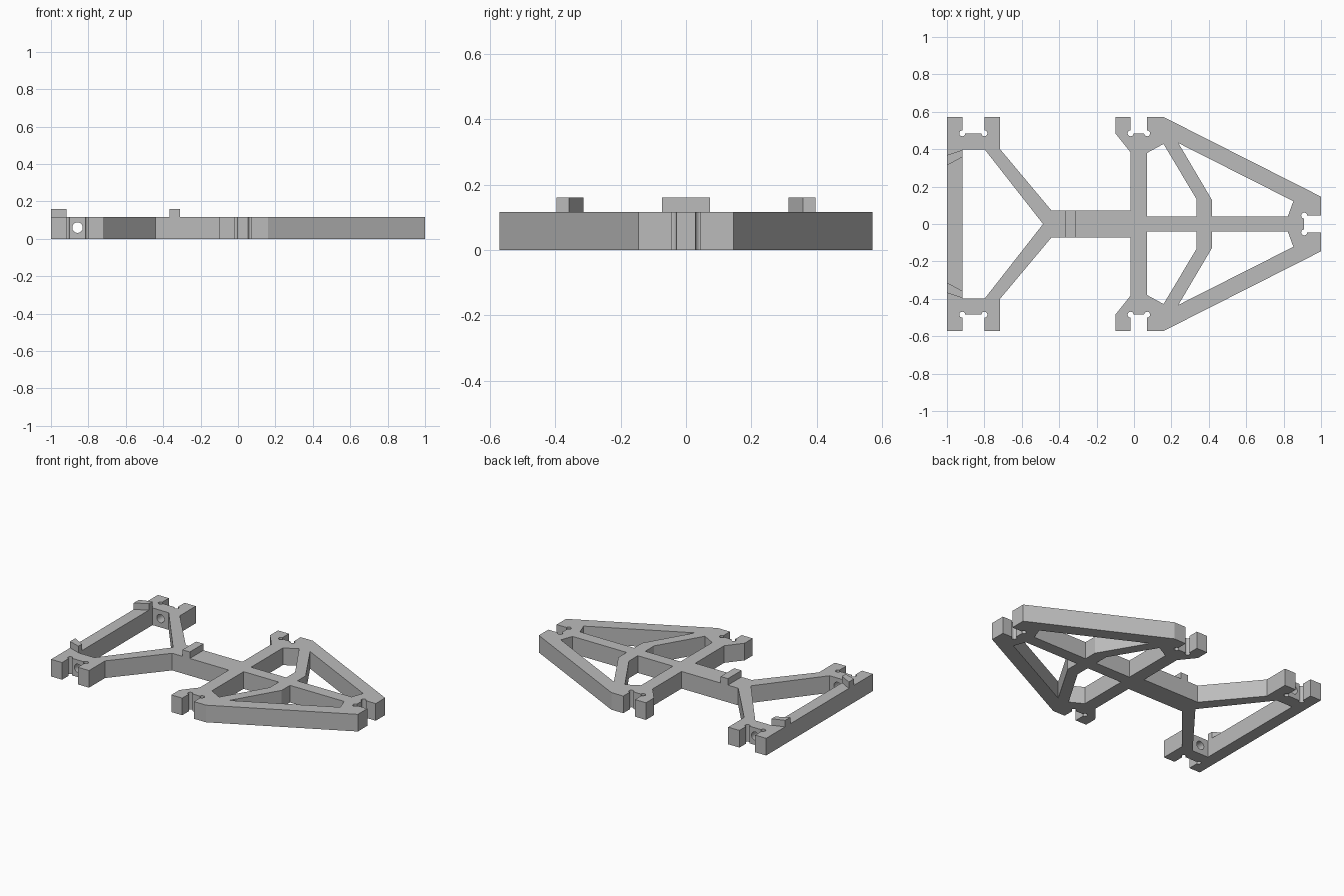
import bpy, bmesh, math
from mathutils import Vector

cube = bpy.data.objects.get("Cube")
if cube:
    bpy.data.objects.remove(cube)

THICK, TOP = 0.116, 0.16

grey = bpy.data.materials.new("plain grey")
grey.use_nodes = True
grey.diffuse_color = (0.5, 0.5, 0.5, 1)
grey.node_tree.nodes["Principled BSDF"].inputs["Base Color"].default_value = (0.5, 0.5, 0.5, 1)


def mirrored(points):
    """Close a half outline by reflecting it across y = 0."""
    return points + [(p[0], -p[1], *p[2:]) for p in reversed(points)]


def flip(points):
    return [(p[0], -p[1]) for p in points]


def relieve(points, radius=0.016, steps=15):
    """Replace each flagged corner with a round relief cut."""
    out = []
    for i, p in enumerate(points):
        if len(p) == 2:
            out.append(p)
            continue
        prev = points[i - 1]
        start = math.atan2(prev[1] - p[1], prev[0] - p[0])
        for k in range(steps + 1):
            a = start - 1.5 * math.pi * k / steps
            out.append((p[0] + radius * math.cos(a), p[1] + radius * math.sin(a)))
    return out


def plate(name, loops, z0, z1):
    """Extrude an outline, with optional holes, between two heights."""
    bm = bmesh.new()
    for loop in loops:
        vs = [bm.verts.new((p[0], p[1], z0)) for p in loop]
        for a, b in zip(vs, vs[1:] + vs[:1]):
            bm.edges.new((a, b))
    bmesh.ops.triangle_fill(bm, edges=bm.edges[:], use_beauty=True, normal=Vector((0, 0, 1)))
    res = bmesh.ops.extrude_face_region(bm, geom=bm.faces[:])
    top = [g for g in res["geom"] if isinstance(g, bmesh.types.BMVert)]
    bmesh.ops.translate(bm, verts=top, vec=(0, 0, z1 - z0))
    bmesh.ops.recalc_face_normals(bm, faces=bm.faces[:])
    mesh = bpy.data.meshes.new(name)
    bm.to_mesh(mesh)
    bm.free()
    mesh.materials.append(grey)
    obj = bpy.data.objects.new(name, mesh)
    bpy.context.collection.objects.link(obj)
    return obj


# Frame outline: "r" marks slot corners with a round relief
outline = relieve(mirrored([
    (0.91, 0.045, "r"), (1, 0.045), (1, 0.146), (0.16, 0.571), (0.07, 0.571),
    (0.07, 0.485, "r"), (-0.018, 0.485, "r"), (-0.018, 0.571), (-0.1, 0.571),
    (-0.1, 0.485), (-0.018, 0.383), (-0.018, 0.073), (-0.442, 0.073),
    (-0.716, 0.4), (-0.716, 0.571), (-0.8, 0.571), (-0.8, 0.485, "r"),
    (-0.918, 0.485, "r"), (-0.918, 0.571), (-1, 0.571)]))

# Openings between the struts
fork_gap = [(-0.918, 0.397), (-0.797, 0.397), (-0.486, 0), (-0.797, -0.397), (-0.918, -0.397)]
inner_gap = [(0.07, 0.04), (0.07, 0.38), (0.158, 0.428), (0.333, 0.135), (0.333, 0.04)]
outer_gap = [(0.417, 0.04), (0.417, 0.128), (0.237, 0.433), (0.852, 0.122), (0.822, 0.04)]
frame = plate("frame", [outline, fork_gap, inner_gap, flip(inner_gap),
                        outer_gap, flip(outer_gap)], 0, THICK)

# Cross holes through the end pads
bpy.ops.mesh.primitive_cylinder_add(vertices=32, radius=0.028, depth=1.04,
                                    location=(-0.858, 0, 0.06),
                                    rotation=(math.pi / 2, 0, 0))
cutter = bpy.context.object
cutter.name = "hole_cutter"
cutter.data.materials.append(grey)
cutter.hide_render = True
cutter.hide_set(True)
cut = frame.modifiers.new("cross holes", "BOOLEAN")
cut.operation = "DIFFERENCE"
cut.solver = "EXACT"
cut.object = cutter
bpy.context.view_layer.objects.active = frame
bpy.ops.object.modifier_apply(modifier=cut.name)
bpy.data.objects.remove(cutter)

# Raised stops on the spine and the end bar
plate("spine_stop", [mirrored([(-0.31, 0.073), (-0.365, 0.073)])], THICK, TOP)
stop = [(-1, 0.368), (-1, 0.313), (-0.918, 0.358), (-0.918, 0.396)]
plate("left_stop", [stop], THICK, TOP)
plate("right_stop", [flip(stop)], THICK, TOP)
